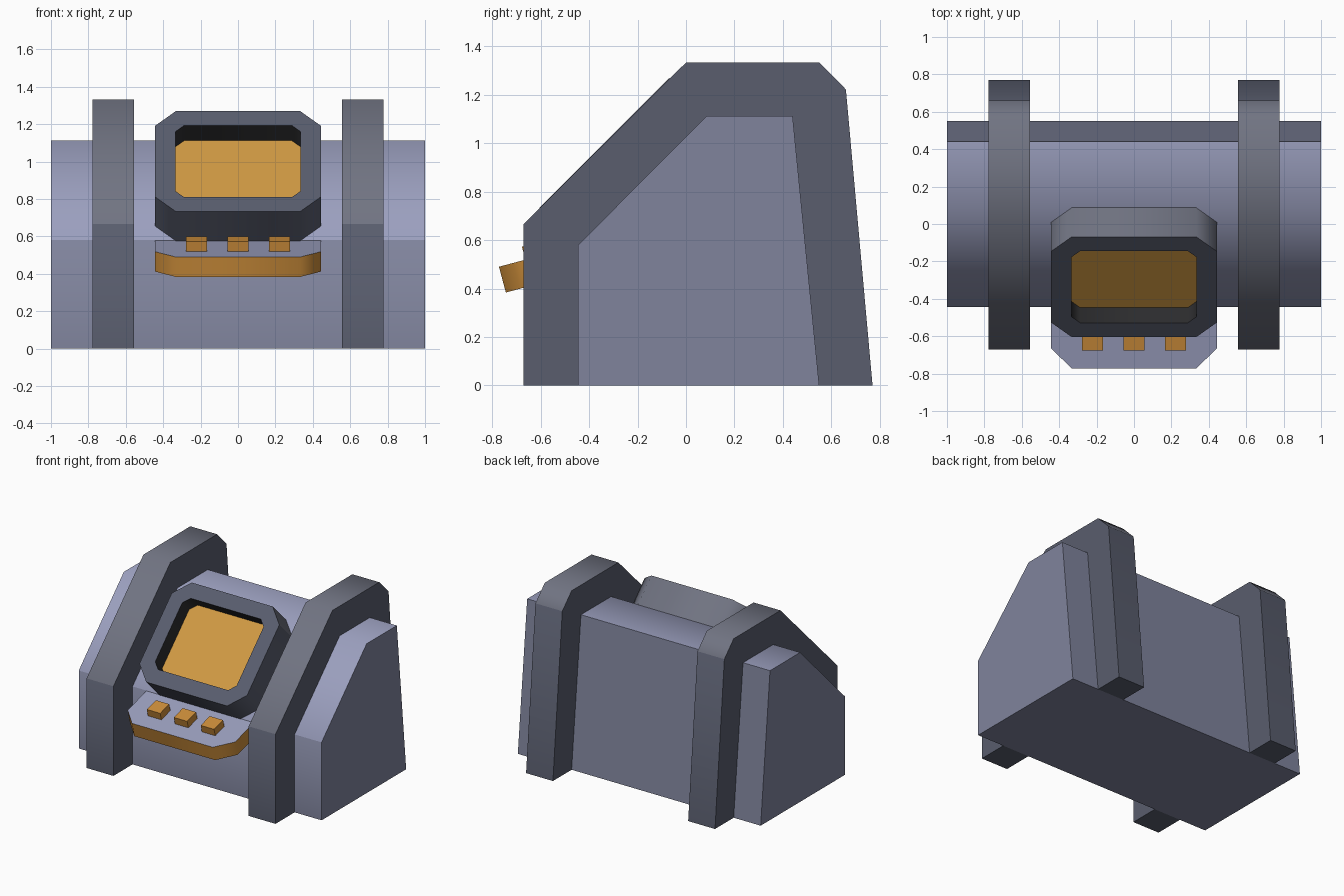
import bpy, bmesh
from math import radians
from mathutils import Matrix

if "Cube" in bpy.data.objects:
    bpy.data.objects.remove(bpy.data.objects["Cube"])


def material(name, rgb):
    m = bpy.data.materials.new(name)
    m.diffuse_color = (*rgb, 1)
    m.use_nodes = True
    m.node_tree.nodes["Principled BSDF"].inputs["Base Color"].default_value = m.diffuse_color
    return m


LIGHT = material("light_grey", (0.33, 0.35, 0.52))
MID = material("mid_grey", (0.215, 0.23, 0.335))
SLATE = material("slate", (0.165, 0.175, 0.225))
DARK = material("dark_slate", (0.10, 0.11, 0.155))
BLACK = material("black", (0.026, 0.026, 0.028))
SCREEN = material("screen_orange", (0.63, 0.32, 0.056))
ORANGE = material("orange", (0.61, 0.27, 0.043))


def prism(name, pts, z0, z1, frame, mats, detail=None):
    """Extrude a 2D outline from z0 to z1 in a local frame."""
    bm = bmesh.new()
    low = [bm.verts.new((a, b, z0)) for a, b in pts]
    top = [bm.verts.new((a, b, z1)) for a, b in pts]
    bm.faces.new(low[::-1])
    cap = bm.faces.new(top)
    n = len(pts)
    for i in range(n):
        j = (i + 1) % n
        bm.faces.new((low[i], low[j], top[j], top[i]))
    bmesh.ops.recalc_face_normals(bm, faces=bm.faces[:])
    if detail:
        detail(bm, cap)
    mesh = bpy.data.meshes.new(name)
    bm.to_mesh(mesh)
    bm.free()
    # Shallow bends are smooth, square corners stay crisp
    mesh.shade_smooth()
    mesh.set_sharp_from_angle(angle=radians(50))
    for m in mats:
        mesh.materials.append(m)
    ob = bpy.data.objects.new(name, mesh)
    ob.matrix_world = frame
    bpy.context.collection.objects.link(ob)
    return ob


def tilted(y, z, degrees):
    return Matrix.Translation((0, y, z)) @ Matrix.Rotation(radians(degrees), 4, 'X')


def lighter_top(bm, cap):
    """Second material on the upward-facing side faces."""
    for f in bm.faces:
        if f.normal.y > 0.5:
            f.material_index = 1


# Side profiles are drawn as (y, z) and extruded along x
SIDE = Matrix(((0, 0, 1, 0), (1, 0, 0, 0), (0, 1, 0, 0), (0, 0, 0, 1)))

# Body
body = [(-0.445, 0), (0.55, 0), (0.44, 1.112), (0.085, 1.112), (-0.445, 0.58)]
prism("body", body, -1, 1, SIDE, [MID, LIGHT], lighter_top)

# Arched bands wrapping the body on either side
outer = [(0.77, 0), (0.66, 1.222), (0.55, 1.333), (0, 1.333), (-0.67, 0.667), (-0.67, 0)]
inner = [body[0], body[4], body[3], body[2], body[1]]
for side, x0, x1 in (("left", -0.778, -0.557), ("right", 0.557, 0.778)):
    prism(side + "_band", outer + inner, x0, x1, SIDE, [DARK, SLATE], lighter_top)


# Screen housing with a recessed display
def recess(bm, cap):
    lighter_top(bm, cap)
    bmesh.ops.inset_region(bm, faces=[cap], thickness=0.108, use_even_offset=True)
    walls = bmesh.ops.inset_region(bm, faces=[cap], thickness=0, depth=-0.115)
    for f in walls["faces"]:
        f.material_index = 2
    cap.material_index = 3


w, h, c = 0.443, 0.379, 0.11
octagon = [(-w + c, -h), (w - c, -h), (w, -h + c), (w, h - c),
           (w - c, h), (-w + c, h), (-w, h - c), (-w, -h + c)]
prism("screen_housing", octagon, -0.01, 0.22, tilted(-0.181, 0.846, 45),
      [DARK, SLATE, BLACK, SCREEN], recess)


# Control shelf: grey top, orange sides
def grey_top(bm, cap):
    cap.material_index = 1


shelf_frame = tilted(-0.772, 0.49, 15)
shelf = [(-w + c, 0), (w - c, 0), (w, c), (w, 0.4), (-w, 0.4), (-w, c)]
prism("control_shelf", shelf, -0.11, 0, shelf_frame, [ORANGE, LIGHT], grey_top)

# Buttons
for i in (-1, 0, 1):
    x, r = i * 0.222, 0.055
    square = [(x - r, 0.113), (x + r, 0.113), (x + r, 0.223), (x - r, 0.223)]
    prism("button_%d" % (i + 2), square, -0.01, 0.055, shelf_frame, [ORANGE])
